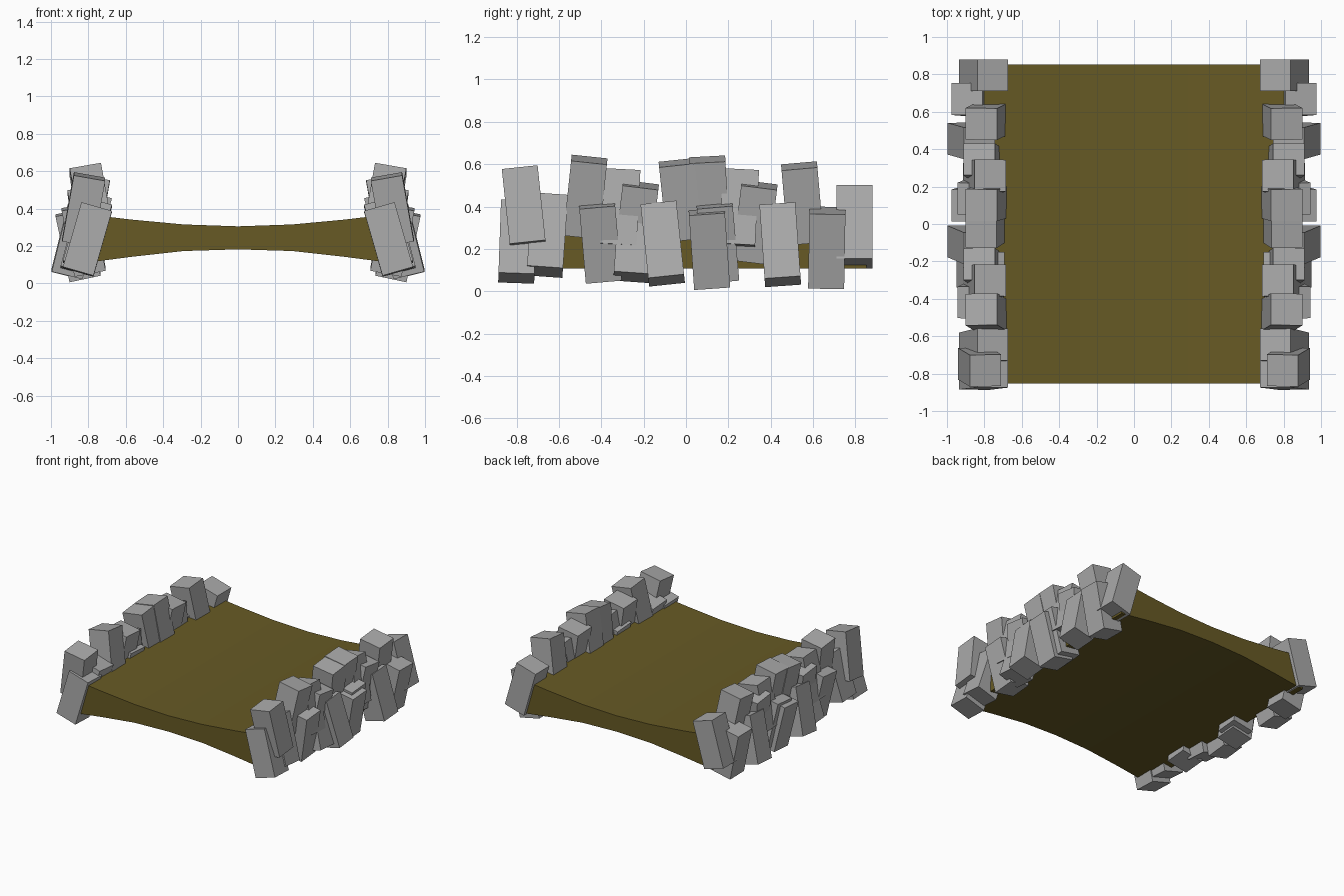
import bpy, bmesh
from math import radians
from mathutils import Matrix

if "Cube" in bpy.data.objects:
    bpy.data.objects.remove(bpy.data.objects["Cube"])


def material(name, rgb):
    m = bpy.data.materials.new(name)
    m.diffuse_color = (*rgb, 1)
    m.use_nodes = True
    m.node_tree.nodes["Principled BSDF"].inputs["Base Color"].default_value = m.diffuse_color
    return m


def add_object(name, bm, mat):
    bmesh.ops.recalc_face_normals(bm, faces=bm.faces)
    me = bpy.data.meshes.new(name)
    bm.to_mesh(me)
    bm.free()
    me.materials.append(mat)
    ob = bpy.data.objects.new(name, me)
    bpy.context.collection.objects.link(ob)
    return ob


earth = material("brown earth", (0.135, 0.102, 0.018))
stone = material("grey stone", (0.40, 0.40, 0.40))

# Sagging path slab: half profile (x, top z, bottom z), swept along y
half = [(0, .305, .182), (.29, .315, .173), (.57, .341, .142), (.83, .372, .108)]
prof = [(-x, t, b) for x, t, b in reversed(half[1:])] + half
loop = [(x, t) for x, t, b in prof] + [(x, b) for x, t, b in reversed(prof)]
bm = bmesh.new()
face = bm.faces.new([bm.verts.new((x, -.853, z)) for x, z in loop])
ext = bmesh.ops.extrude_face_region(bm, geom=[face], use_keep_orig=True)
bmesh.ops.translate(bm, vec=(0, 1.706, 0),
                    verts=[v for v in ext["geom"] if isinstance(v, bmesh.types.BMVert)])
add_object("path_slab", bm, earth)

# Leaning edge stones on one side: y, z, x, outward lean, lean towards the back
stones = [
    (-.765, .395, .825, -10, -6),
    (-.795, .235, .805, -16, 2),
    (-.655, .265, .805, -16, 4),
    (-.475, .445, .785, 10, 6),
    (-.405, .235, .825, 11, -5),
    (-.31, .385, .80, -10, 3),
    (-.235, .325, .80, 9, 7),
    (-.245, .24, .82, -15, 4),
    (-.11, .225, .87, -14, -6),
    (-.025, .43, .79, 9, -6),
    (.11, .445, .785, 10, -3),
    (.11, .205, .855, 12, -4),
    (.15, .235, .825, 11, -5),
    (.25, .385, .80, -10, 3),
    (.325, .325, .80, 9, 7),
    (.445, .22, .87, -14, -4),
    (.55, .415, .785, 10, -5),
    (.665, .205, .855, 12, 1),
    (.795, .305, .805, -16, 0),
]
bm = bmesh.new()
for y, z, x, out, back in stones:
    m = (Matrix.Translation((x, y, z)) @ Matrix.Rotation(radians(-back), 4, 'X')
         @ Matrix.Rotation(radians(out), 4, 'Y') @ Matrix.Diagonal((.17, .17, .36, 1)))
    bmesh.ops.create_cube(bm, size=1, matrix=m)
edging = add_object("edge_stones", bm, stone)
edging.modifiers.new("other side", 'MIRROR').use_mirror_merge = False
